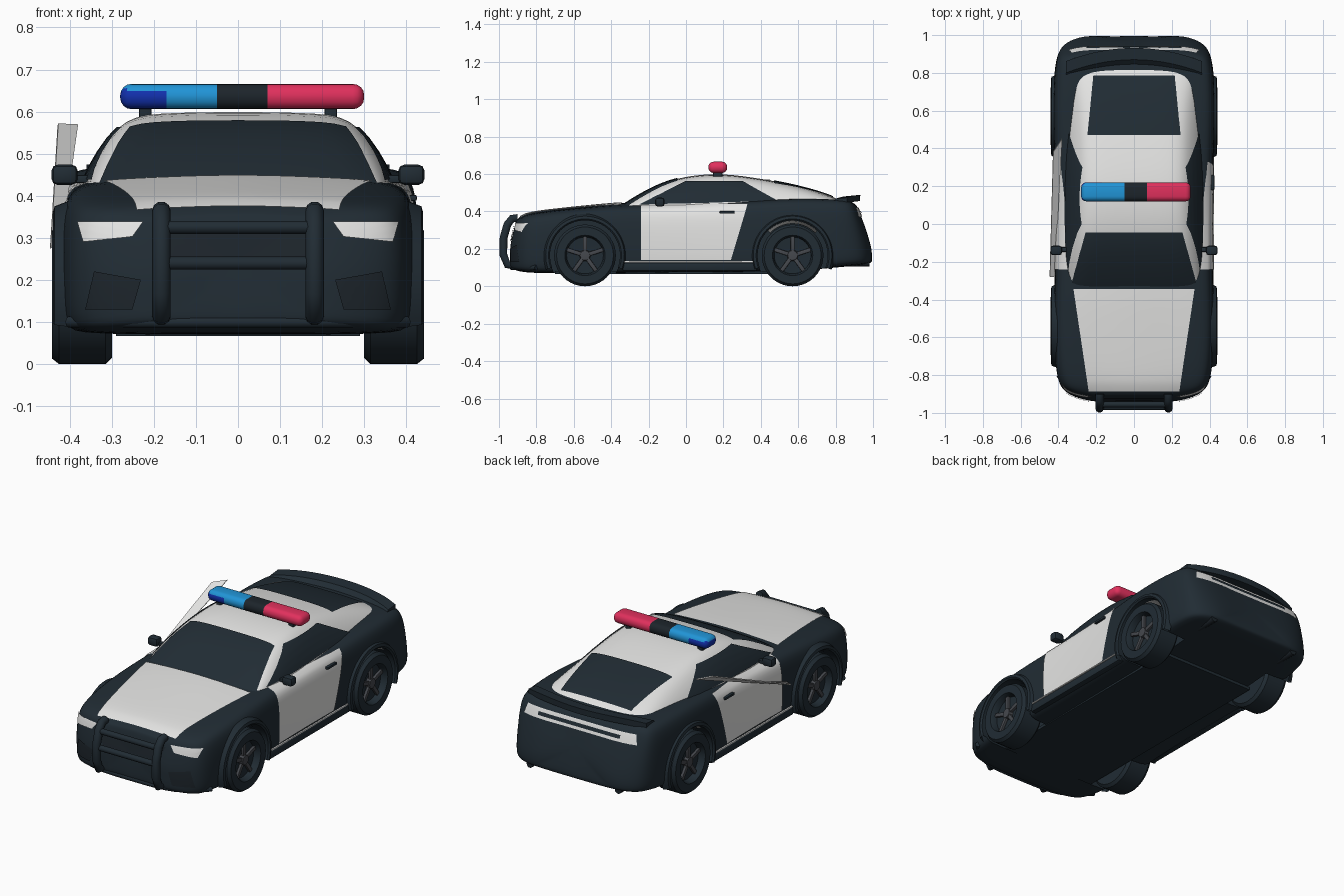
import bpy, bmesh, math
from mathutils import Matrix, Vector
from mathutils.bvhtree import BVHTree

if "Cube" in bpy.data.objects:
    bpy.data.objects.remove(bpy.data.objects["Cube"])


def material(name, rgb):
    m = bpy.data.materials.new(name)
    m.use_nodes = True
    m.diffuse_color = (*rgb, 1)
    m.node_tree.nodes["Principled BSDF"].inputs["Base Color"].default_value = (*rgb, 1)
    return m


DARK = material("dark slate paint", (0.015, 0.025, 0.034))
WHITE = material("white paint", (0.78, 0.78, 0.77))
BLACK = material("black trim", (0.012, 0.018, 0.024))
GREY = material("rim grey", (0.06, 0.065, 0.075))
SKY = material("light blue lens", (0.015, 0.30, 0.68))
NAVY = material("deep blue lens", (0.006, 0.03, 0.42))
RED = material("red lens", (0.75, 0.03, 0.11))


def activate(obj):
    bpy.ops.object.select_all(action="DESELECT")
    obj.select_set(True)
    bpy.context.view_layer.objects.active = obj


def finish(bm, name, mats, smooth=True, fix=True):
    if fix:
        bmesh.ops.recalc_face_normals(bm, faces=bm.faces)
    mesh = bpy.data.meshes.new(name)
    bm.to_mesh(mesh)
    bm.free()
    for m in mats:
        mesh.materials.append(m)
    obj = bpy.data.objects.new(name, mesh)
    bpy.context.collection.objects.link(obj)
    if smooth:
        activate(obj)
        bpy.ops.object.shade_smooth_by_angle(angle=math.radians(35))
    return obj


def grid(bm, rows, ring=False, caps=False):
    """Skin equal-length rows of points, optionally closing each row."""
    vs = [[bm.verts.new(p) for p in r] for r in rows]
    n = len(rows[0])
    for a, b in zip(vs, vs[1:]):
        for i in range(n if ring else n - 1):
            j = (i + 1) % n
            bm.faces.new((a[i], a[j], b[j], b[i]))
    if caps:
        bm.faces.new(vs[0])
        bm.faces.new(vs[-1])


def rake(y, z):
    """Lean the upper nose and tail towards the middle of the car."""
    end = max(0, abs(y) - 0.85) / 0.15
    return y - math.copysign(0.4 * max(0, z - 0.22) * end, y)


def loft(name, stations, section, mat):
    rows = []
    for y, *dims in stations:
        half = section(*dims)
        full = half + [(-x, z) for x, z in half[-2:0:-1]]
        rows.append([(x, rake(y, z), z) for x, z in full])
    bm = bmesh.new()
    grid(bm, rows, ring=True, caps=True)
    obj = finish(bm, name, [mat], smooth=False)
    obj.modifiers.new("smooth", "SUBSURF").levels = 2
    activate(obj)
    bpy.ops.object.convert(target="MESH")
    return obj


def box(name, loc, size, mat, bevel=0.0, tilt=0.0):
    bm = bmesh.new()
    bmesh.ops.create_cube(bm, size=1)
    bmesh.ops.scale(bm, vec=size, verts=bm.verts)
    if bevel:
        bmesh.ops.bevel(bm, geom=bm.edges[:], offset=bevel, segments=2, affect="EDGES", profile=0.5)
    obj = finish(bm, name, [mat])
    obj.location = loc
    obj.rotation_euler.x = tilt


def tube(name, points, radius, mat):
    cu = bpy.data.curves.new(name, "CURVE")
    cu.dimensions = "3D"
    cu.bevel_depth, cu.bevel_resolution, cu.use_fill_caps = radius, 3, True
    sp = cu.splines.new("POLY")
    sp.points.add(len(points) - 1)
    for p, co in zip(sp.points, points):
        p.co = (*co, 1)
    sp.use_smooth = True
    cu.materials.append(mat)
    bpy.context.collection.objects.link(bpy.data.objects.new(name, cu))


def lathe(name, profile, y, z, side, mat, start=0, end=360, n=40):
    rows = []
    for i in range(n + 1):
        a = math.radians(start + (end - start) * i / n)
        rows.append([(side * x, y + r * math.cos(a), z + r * math.sin(a)) for x, r in profile])
    bm = bmesh.new()
    grid(bm, rows)
    bmesh.ops.remove_doubles(bm, verts=bm.verts, dist=1e-5)
    finish(bm, name, [mat])


def panel(name, tree, corners, view, mat, n=18, lift=0.005):
    """Lay a thin four-cornered sheet on a surface, projected along one axis."""
    a, b, c, d = (Vector(p) for p in corners)
    place = {"top": lambda u, v: (u, v, 3), "front": lambda u, v: (u, -3, v), "back": lambda u, v: (u, 3, v),
             "left": lambda u, v: (3, u, v), "right": lambda u, v: (-3, u, v)}[view]
    ray = Vector({"top": (0, 0, -1), "front": (0, 1, 0), "back": (0, -1, 0),
                  "left": (-1, 0, 0), "right": (1, 0, 0)}[view])
    rows = []
    for i in range(n + 1):
        row = []
        for j in range(n + 1):
            p = a.lerp(b, i / n).lerp(d.lerp(c, i / n), j / n)
            start = Vector(place(*p))
            hit, normal, _, _ = tree.ray_cast(start, ray)
            if hit is None:
                hit, normal, _, _ = tree.find_nearest(start)
            row.append(hit + normal * lift)
        rows.append(row)
    bm = bmesh.new()
    grid(bm, rows)
    bm.normal_update()
    if sum(f.normal.dot(ray) for f in bm.faces) > 0:
        bmesh.ops.reverse_faces(bm, faces=bm.faces)
    finish(bm, name, [mat], fix=False)


# Lower body: y, half width, underside, shoulder height, centre height
body = loft("body", [
    (-0.945, 0.17, 0.11, 0.34, 0.35), (-0.935, 0.25, 0.095, 0.345, 0.36), (-0.91, 0.335, 0.085, 0.355, 0.375),
    (-0.87, 0.39, 0.075, 0.37, 0.39), (-0.78, 0.415, 0.07, 0.39, 0.405), (-0.54, 0.428, 0.07, 0.415, 0.43),
    (-0.3, 0.418, 0.07, 0.43, 0.455), (0, 0.413, 0.075, 0.435, 0.45), (0.3, 0.418, 0.075, 0.45, 0.46),
    (0.57, 0.432, 0.08, 0.468, 0.47), (0.8, 0.424, 0.1, 0.462, 0.465), (0.9, 0.408, 0.11, 0.457, 0.46),
    (0.955, 0.375, 0.115, 0.44, 0.45), (0.99, 0.3, 0.125, 0.425, 0.435), (1.002, 0.19, 0.14, 0.415, 0.42)],
    lambda w, zb, zs, zt: [(0, zb), (0.9 * w, zb), (0.99 * w, zb + 0.015), (w, 0.19), (w, zs - 0.11),
                           (0.97 * w, zs - 0.02), (0.86 * w, zs + 0.005), (0.5 * w, 0.6 * zt + 0.4 * zs), (0, zt)], DARK)

# Cabin: y, base half width, roof half width, roof height
cabin = loft("cabin", [
    (-0.38, 0.33, 0.31, 0.40), (-0.34, 0.345, 0.325, 0.435), (-0.2, 0.365, 0.315, 0.52), (-0.06, 0.375, 0.295, 0.58),
    (0.15, 0.378, 0.285, 0.608), (0.35, 0.375, 0.28, 0.585), (0.6, 0.36, 0.28, 0.54), (0.8, 0.34, 0.3, 0.478),
    (0.86, 0.32, 0.29, 0.44)],
    lambda wb, wt, zt: [(0, 0.37), (wb, 0.37), (wb, min(0.43, zt - 0.02)), (wt, zt - 0.018),
                        (0.7 * wt, zt - 0.002), (0, zt)], WHITE)

dg = bpy.context.evaluated_depsgraph_get()
skin = BVHTree.FromObject(body, dg)
shell = BVHTree.FromObject(cabin, dg)

# Painted panels, glass and lamps
panel("hood", skin, [(-0.24, -0.885), (0.24, -0.885), (0.32, -0.345), (-0.32, -0.345)], "top", WHITE)
panel("windscreen", shell, [(-0.335, -0.335), (0.335, -0.335), (0.255, -0.045), (-0.255, -0.045)], "top", DARK)
panel("rear_window", shell, [(-0.245, 0.47), (0.245, 0.47), (0.215, 0.785), (-0.215, 0.785)], "top", DARK)
for s, side in ((1, "left"), (-1, "right")):
    panel(side + "_side_window", shell, [(-0.25, 0.435), (0, 0.56), (0.3, 0.56), (0.49, 0.455)], side, DARK)
    panel(side + "_door", skin, [(-0.24, 0.14), (-0.24, 0.432), (0.33, 0.44), (0.24, 0.14)], side, WHITE)
    panel(side + "_headlight", skin, [(s * 0.225, 0.337), (s * 0.25, 0.302), (s * 0.365, 0.29), (s * 0.378, 0.337)],
          "front", WHITE)
    panel(side + "_air_intake", skin, [(s * 0.23, 0.2), (s * 0.25, 0.13), (s * 0.36, 0.13), (s * 0.34, 0.22)],
          "front", BLACK)
panel("grille", skin, [(-0.2, 0.32), (0.2, 0.32), (0.17, 0.24), (-0.17, 0.24)], "front", BLACK)
panel("tail_light_band", skin, [(-0.345, 0.37), (-0.33, 0.42), (0.33, 0.42), (0.345, 0.37)], "back", WHITE)
panel("tail_light_centre", skin, [(-0.25, 0.385), (-0.25, 0.403), (0.25, 0.403), (0.25, 0.385)], "back", DARK, lift=0.009)

# Wheel arches cut from the body
AXLES = {"front": -0.54, "rear": 0.57}
bm = bmesh.new()
for y in AXLES.values():
    for s in (1, -1):
        pose = Matrix.Translation((s * 0.43, y, 0.165)) @ Matrix.Rotation(math.pi / 2, 4, "Y")
        bmesh.ops.create_cone(bm, cap_ends=True, segments=40, radius1=0.19, radius2=0.19, depth=0.3, matrix=pose)
cutter = finish(bm, "arch_cutter", [DARK], smooth=False)
cutter.hide_render = True
cut = body.modifiers.new("arches", "BOOLEAN")
cut.operation, cut.object, cut.solver = "DIFFERENCE", cutter, "EXACT"
activate(body)
bpy.ops.object.convert(target="MESH")
bpy.data.objects.remove(cutter)
for obj in (body, cabin):
    activate(obj)
    bpy.ops.object.shade_smooth_by_angle(angle=math.radians(40))

# Wheels, flares and pale rear liners
for end, y in AXLES.items():
    for s, side in ((1, "left"), (-1, "right")):
        tag = end + "_" + side
        lathe(tag + "_tyre", [(0.30, 0), (0.30, 0.15), (0.315, 0.165), (0.425, 0.165), (0.442, 0.152),
                              (0.442, 0.108), (0.43, 0.102), (0.405, 0.098), (0.4, 0)], y, 0.165, s, DARK)
        lathe(tag + "_hub", [(0.4, 0.03), (0.425, 0.026), (0.428, 0)], y, 0.165, s, GREY, n=20)
        for k in range(5):
            a = k * math.tau / 5 + math.pi / 2
            box(tag + "_spoke", (s * 0.412, y + 0.06 * math.cos(a), 0.165 + 0.06 * math.sin(a)),
                (0.016, 0.085, 0.022), GREY, 0.004, a)
        lathe(tag + "_arch_flare", [(0.36, 0.187), (0.432, 0.187), (0.44, 0.195), (0.436, 0.21), (0.405, 0.222)],
              y, 0.165, s, DARK, -20, 200)
        if end == "rear":
            lathe(tag + "_liner", [(0.3, 0.17), (0.4, 0.186)], y, 0.165, s, WHITE, 45, 135, 16)

# Side details, mirrors, exhausts
for s, side in ((1, "left"), (-1, "right")):
    box(side + "_sill", (s * 0.405, 0.02, 0.105), (0.035, 0.72, 0.045), DARK, 0.008)
    box(side + "_sill_stripe", (s * 0.42, 0.02, 0.131), (0.008, 0.7, 0.006), WHITE)
    box(side + "_door_handle", (s * 0.415, 0.22, 0.395), (0.02, 0.08, 0.014), DARK, 0.004)
    box(side + "_mirror", (s * 0.412, -0.14, 0.45), (0.062, 0.05, 0.048), DARK, 0.014)
    box(side + "_mirror_arm", (s * 0.37, -0.135, 0.44), (0.06, 0.025, 0.018), DARK, 0.004)
    tube(side + "_exhaust", [(s * 0.27, 0.85, 0.125), (s * 0.27, 0.98, 0.125)], 0.02, BLACK)
    upright = [(-0.9, 0.11), (-0.955, 0.115), (-0.977, 0.17), (-0.975, 0.26), (-0.955, 0.33), (-0.93, 0.362), (-0.9, 0.365)]
    tube(side + "_bull_bar_upright", [(s * 0.182, y, z) for y, z in upright], 0.022, DARK)
    box(side + "_light_bar_foot", (s * 0.22, 0.17, 0.592), (0.03, 0.05, 0.04), DARK, 0.005)
for z, y in ((0.325, -0.955), (0.24, -0.97)):
    tube("bull_bar_crossbar", [(-0.18, y, z), (0.18, y, z)], 0.016, DARK)
steps = [i / 8 for i in range(-8, 9)]
tube("front_splitter", [(0.4 * t, -0.93 + 0.13 * t ** 4, 0.1) for t in steps], 0.014, DARK)
box("floor_pan", (0, -0.05, 0.075), (0.58, 1.3, 0.016), DARK)

# Rear spoiler, swept forward at its ends
bm = bmesh.new()
outline = ((0.84, 0.455), (0.93, 0.455), (0.932, 0.488), (0.87, 0.482))
grid(bm, [[(0.36 * t, y - 0.07 * t * t, z - 0.014 * t ** 4) for y, z in outline] for t in steps], ring=True, caps=True)
finish(bm, "spoiler", [DARK])

# Sloping raised sheet above the right door
bm = bmesh.new()
bm.faces.new([bm.verts.new(p) for p in ((-0.445, -0.28, 0.28), (-0.42, -0.28, 0.285), (-0.38, 0.45, 0.57),
                                        (-0.427, 0.38, 0.572))])
sheet = finish(bm, "raised_door_sheet", [WHITE], smooth=False)
sheet.modifiers.new("thickness", "SOLIDIFY").thickness = 0.006

# Roof light bar with coloured sections
bm = bmesh.new()
bmesh.ops.create_cube(bm, size=1)
bmesh.ops.scale(bm, vec=(0.58, 0.1, 0.06), verts=bm.verts)
bmesh.ops.translate(bm, vec=(0.01, 0.17, 0.636), verts=bm.verts)
bmesh.ops.bevel(bm, geom=bm.edges[:], offset=0.027, segments=4, affect="EDGES", profile=0.5)
for x in (-0.17, -0.05, 0.07):
    bmesh.ops.bisect_plane(bm, geom=bm.verts[:] + bm.edges[:] + bm.faces[:], plane_co=(x, 0, 0), plane_no=(1, 0, 0))
bm.normal_update()
for f in bm.faces:
    x = f.calc_center_median().x
    if x > 0.07:
        f.material_index = 0
    elif x > -0.05:
        f.material_index = 1
    else:
        f.material_index = 3 if x < -0.17 and f.normal.z < 0.5 else 2
finish(bm, "light_bar", [RED, BLACK, SKY, NAVY])
